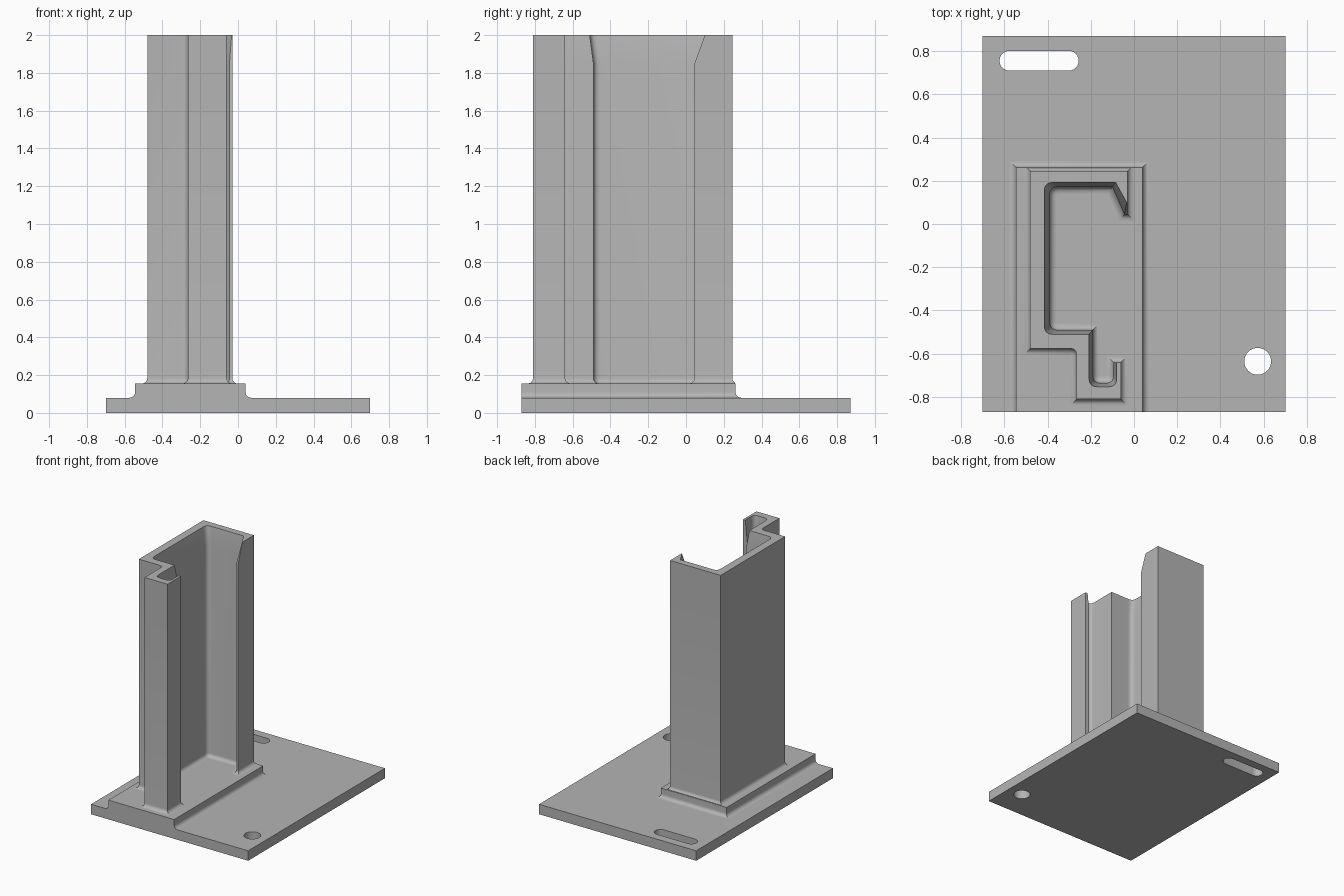
import bpy, bmesh, math
from mathutils import Vector

cube = bpy.data.objects.get("Cube")
if cube:
    bpy.data.objects.remove(cube, do_unlink=True)

grey = bpy.data.materials.new("light grey")
grey.use_nodes = True
colour = (0.46, 0.46, 0.46, 1)
grey.diffuse_color = colour
grey.node_tree.nodes["Principled BSDF"].inputs["Base Color"].default_value = colour


def finish(name, bm):
    bmesh.ops.recalc_face_normals(bm, faces=bm.faces)
    mesh = bpy.data.meshes.new(name)
    bm.to_mesh(mesh)
    bm.free()
    mesh.materials.append(grey)
    obj = bpy.data.objects.new(name, mesh)
    bpy.context.collection.objects.link(obj)
    bpy.ops.object.select_all(action='DESELECT')
    obj.select_set(True)
    bpy.context.view_layer.objects.active = obj
    bpy.ops.object.shade_smooth_by_angle(angle=math.radians(30))


def loft(name, sections):
    """Skin a list of (z, points) rings and cap both ends."""
    bm = bmesh.new()
    rings = [[bm.verts.new((p[0], p[1], z)) for p in pts] for z, pts in sections]
    for a, b in zip(rings, rings[1:]):
        for i in range(len(a)):
            j = (i + 1) % len(a)
            bm.faces.new((a[i], a[j], b[j], b[i]))
    bm.faces.new(rings[0][::-1])
    bm.faces.new(rings[-1])
    finish(name, bm)


def offset(corners, d):
    """Push a counter-clockwise outline outwards, with mitred corners."""
    pts = [Vector(c[:2]) for c in corners]
    out = []
    for i, p in enumerate(pts):
        e1 = (p - pts[i - 1]).normalized()
        e2 = (pts[(i + 1) % len(pts)] - p).normalized()
        n1, n2 = Vector((e1.y, -e1.x)), Vector((e2.y, -e2.x))
        q = p + (n1 + n2) * d / (1 + n1.dot(n2))
        r = corners[i][2] - d if len(corners[i]) > 2 else None
        out.append((q.x, q.y) if r is None else (q.x, q.y, r))
    return out


def rounded(corners, steps=6):
    """Replace corners that carry a radius by a short curve."""
    pts = [Vector(c[:2]) for c in corners]
    out = []
    for i, p in enumerate(pts):
        if len(corners[i]) < 3:
            out.append(p)
            continue
        r = corners[i][2]
        a = p + (pts[i - 1] - p).normalized() * r
        b = p + (pts[(i + 1) % len(pts)] - p).normalized() * r
        for k in range(steps + 1):
            t = k / steps
            out.append(a * (1 - t) ** 2 + p * 2 * t * (1 - t) + b * t * t)
    return out


def arc(cx, cy, r, start, end, n):
    angles = [math.radians(start + (end - start) * k / n) for k in range(n + 1)]
    return [(cx + r * math.cos(a), cy + r * math.sin(a)) for a in angles]


# Base plate with a slot and a round hole
plate_h = 0.08
outline = [(-0.7, -0.87), (0.7, -0.87), (0.7, 0.87), (-0.7, 0.87)]
slot = arc(-0.302, 0.755, 0.046, -90, 90, 12) + arc(-0.576, 0.755, 0.046, 90, 270, 12)
hole = arc(0.572, -0.635, 0.062, 0, 360, 32)[:-1]
bm = bmesh.new()
edges = []
for loop in (outline, slot, hole):
    vs = [bm.verts.new((x, y, 0)) for x, y in loop]
    edges += [bm.edges.new((vs[i - 1], vs[i])) for i in range(len(vs))]
bmesh.ops.triangle_fill(bm, edges=edges, use_beauty=True)
top = bmesh.ops.extrude_face_region(bm, geom=bm.faces[:])["geom"]
bmesh.ops.translate(bm, vec=(0, 0, plate_h),
                    verts=[v for v in top if isinstance(v, bmesh.types.BMVert)])
bmesh.ops.dissolve_limit(bm, angle_limit=0.01, verts=bm.verts, edges=bm.edges)
finish("base_plate", bm)

# Fillet as (outward distance, height) pairs
R = 0.03
fillet = [(R * (1 - math.sin(math.radians(a))), R * (1 - math.cos(math.radians(a))))
          for a in range(0, 91, 15)]

# Plinth, flush with the front of the plate
def plinth_ring(d):
    return [(-0.545 - d, -0.87), (0.04 + d, -0.87), (0.04 + d, 0.262 + d), (-0.545 - d, 0.262 + d)]


plinth_top = 0.155
loft("plinth", [(plate_h - 0.005, plinth_ring(R))]
     + [(plate_h + h, plinth_ring(d)) for d, h in fillet]
     + [(plinth_top, plinth_ring(0))])

# Open channel column, whose inside flares near the top
outer = [(-0.03, 0.245), (-0.48, 0.245), (-0.48, -0.575), (-0.265, -0.575, 0.035),
         (-0.265, -0.81), (-0.06, -0.81), (-0.06, -0.64)]
inner_low = [(-0.095, -0.64), (-0.095, -0.735, 0.035), (-0.19, -0.735, 0.035), (-0.19, -0.49),
             (-0.39, -0.49, 0.04), (-0.39, 0.172, 0.04), (-0.1, 0.172),
             (-0.045, 0.045), (-0.03, 0.045)]
inner_top = [(-0.08, -0.64), (-0.08, -0.753, 0.04), (-0.208, -0.753, 0.04), (-0.208, -0.51),
             (-0.415, -0.51, 0.04), (-0.415, 0.192, 0.04), (-0.085, 0.192),
             (-0.034, 0.1), (-0.03, 0.1)]


def column_foot(d):
    # the foot stops at the back edge of the plinth
    return [(p[0], min(p[1], 0.26)) for p in rounded(offset(outer + inner_low, d))]


loft("channel_column", [(plinth_top - 0.005, column_foot(R))]
     + [(plinth_top + h, column_foot(d)) for d, h in fillet]
     + [(1.85, rounded(outer + inner_low)), (2.0, rounded(outer + inner_top))])
